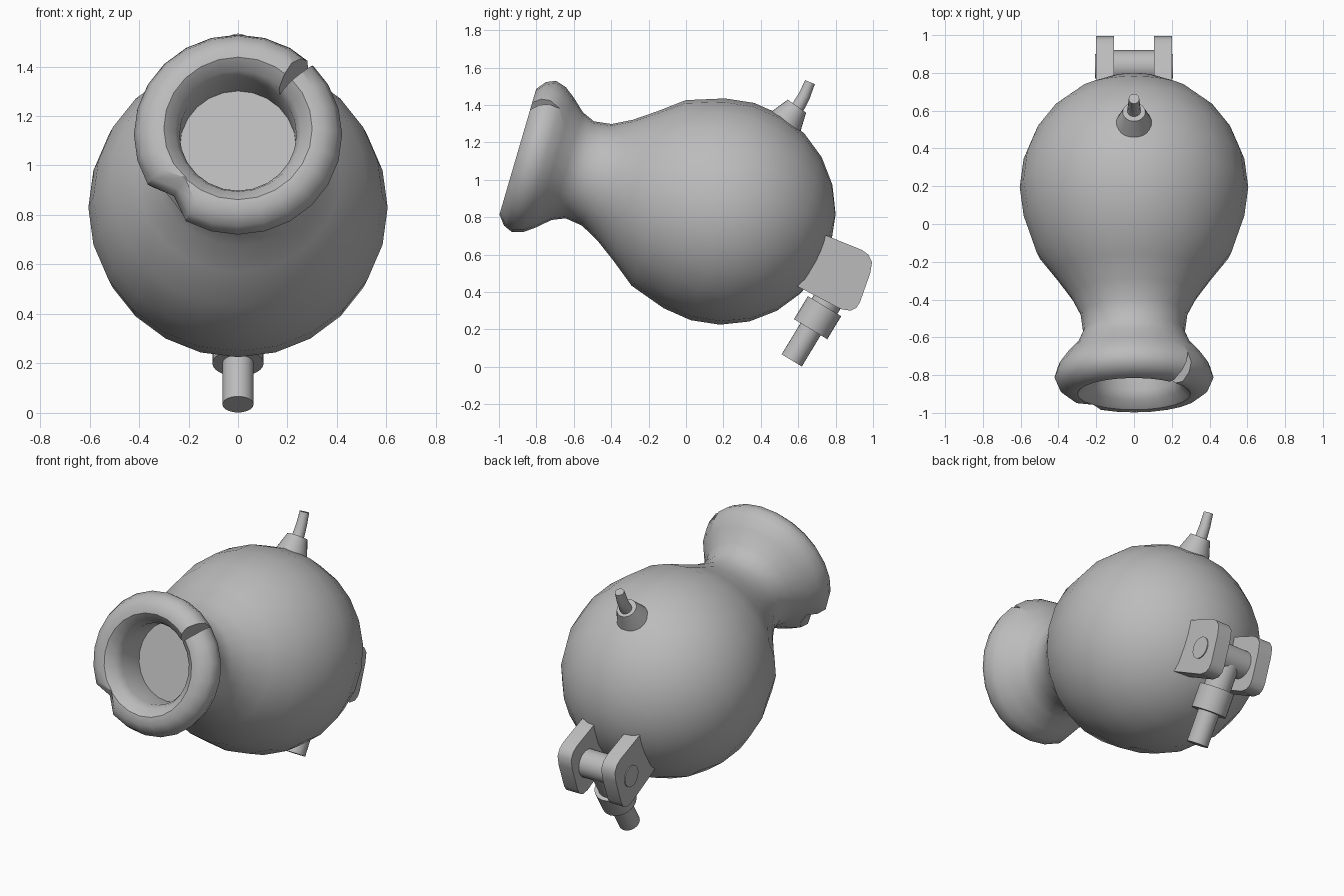
import bpy, bmesh, math
from mathutils import Matrix, Vector

if "Cube" in bpy.data.objects:
    bpy.data.objects.remove(bpy.data.objects["Cube"])

GREY = (0.5, 0.5, 0.5, 1)
mat = bpy.data.materials.new("plain_grey")
mat.use_nodes = True
mat.diffuse_color = GREY
mat.node_tree.nodes["Principled BSDF"].inputs["Base Color"].default_value = GREY


def finish(name, bm, angle=40):
    bmesh.ops.recalc_face_normals(bm, faces=bm.faces)
    mesh = bpy.data.meshes.new(name)
    bm.to_mesh(mesh)
    bm.free()
    obj = bpy.data.objects.new(name, mesh)
    bpy.context.collection.objects.link(obj)
    mesh.materials.append(mat)
    shade(obj, angle)
    return obj


def shade(obj, angle):
    bpy.ops.object.select_all(action="DESELECT")
    obj.select_set(True)
    bpy.context.view_layer.objects.active = obj
    bpy.ops.object.shade_smooth_by_angle(angle=math.radians(angle))


def lathe(profile, frame, segs=24):
    """Spin (radius, height) points round the local z axis of a frame."""
    bm = bmesh.new()
    pts = [bm.verts.new((0, r, t)) for r, t in profile]
    edges = [bm.edges.new(pair) for pair in zip(pts, pts[1:])]
    bmesh.ops.spin(bm, geom=pts + edges, axis=(0, 0, 1), cent=(0, 0, 0),
                   steps=segs, angle=math.tau)
    bmesh.ops.remove_doubles(bm, verts=bm.verts, dist=0.0005)
    bm.transform(frame)
    return bm


def aim(origin, direction):
    return Matrix.Translation(origin) @ direction.to_track_quat("Z", "Y").to_matrix().to_4x4()


def rod(name, frame, radius, z0, z1, radius2=None, segs=24):
    r2 = radius if radius2 is None else radius2
    return finish(name, lathe([(0, z0), (radius, z0), (r2, z1), (0, z1)], frame, segs))


# Flask body: sphere, neck, rolled lip and recessed mouth on one tilted axis
R = 0.605
centre = Vector((0, 0.195, 0.83))
body_frame = Matrix.Translation(centre) @ Matrix.Rotation(math.radians(73.7), 4, "X")
profile = [(R * math.sin(math.radians(a)), -R * math.cos(math.radians(a)))
           for a in range(0, 106, 15)]
profile += [(0.517, 0.355), (0.415, 0.487), (0.335, 0.6), (0.283, 0.7), (0.27, 0.795),
            (0.3, 0.865), (0.362, 0.934), (0.403, 0.99), (0.421, 1.05), (0.4, 1.1),
            (0.35, 1.14), (0.3, 1.14), (0.255, 1.1), (0.236, 1.05), (0.235, 0.875), (0, 0.875)]
bm = lathe(profile, Matrix.Identity(4))

# Worn dent in the lip
dent = Vector((-1, -1)).normalized()
for v in bm.verts:
    flat = v.co.to_2d()
    if v.co.z > 0.95 and flat.length > 0.32 and flat.normalized().dot(dent) > 0.99:
        v.co.xy = flat * (1 - 0.055 / flat.length)
bm.transform(body_frame)
body = finish("flask_body", bm)

# Wedge that cuts the crack in the lip
along = Vector((1, 1, 0)).normalized()
side = Vector((-1, 1, 0)).normalized()
up = Vector((0, 0, 1))
bm = bmesh.new()
for r, t, left, right in ((0.215, 1.06, 0.02, 0.005), (0.48, 0.96, 0.08, 0.03)):
    for s, h in ((0, t), (left, 1.2), (-right, 1.2)):
        bm.verts.new(along * r + side * s + up * h)
bmesh.ops.convex_hull(bm, input=bm.verts)
bm.transform(body_frame)
cutter = finish("crack_cutter", bm)
cutter.hide_render = True
cutter.hide_viewport = True
cut = body.modifiers.new("crack", "BOOLEAN")
cut.operation = "DIFFERENCE"
cut.solver = "EXACT"
cut.object = cutter
bpy.context.view_layer.objects.active = body
bpy.ops.object.modifier_apply(modifier=cut.name)
bpy.data.objects.remove(cutter)
shade(body, 40)

# Cone socket on top
rod("socket", aim(centre, Vector((0, 0.577, 0.817))), 0.104, 0.56, 0.69, 0.06)

# Curved tapering stem rising from the socket
path = [(0.575, 1.36, 0.037), (0.605, 1.4, 0.035), (0.633, 1.45, 0.032), (0.663, 1.522, 0.028)]
bm = bmesh.new()
rings = []
for i, (y, z, r) in enumerate(path):
    a, b = path[max(i - 1, 0)], path[min(i + 1, len(path) - 1)]
    frame = aim(Vector((0, y, z)), Vector((0, b[0] - a[0], b[1] - a[1])))
    rings.append(bmesh.ops.create_circle(bm, segments=16, radius=r, matrix=frame,
                                         cap_ends=i in (0, len(path) - 1))["verts"])
for low, high in zip(rings, rings[1:]):
    for k in range(16):
        n = (k + 1) % 16
        bm.faces.new((low[k], low[n], high[n], high[k]))
finish("stem", bm)

# Pair of rounded hinge plates
outline = [(0.70, 0.72), (0.755, 0.70), (0.94, 0.625), (0.975, 0.6), (0.995, 0.56),
           (0.985, 0.5), (0.93, 0.345), (0.91, 0.315), (0.88, 0.3), (0.83, 0.308),
           (0.615, 0.42), (0.56, 0.45)]
for label, sign in (("left", 1), ("right", -1)):
    bm = bmesh.new()
    face = bm.faces.new([bm.verts.new((sign * 0.105, y, z)) for y, z in outline])
    grown = bmesh.ops.extrude_face_region(bm, geom=[face])["geom"]
    bmesh.ops.translate(bm, vec=(sign * 0.095, 0, 0),
                        verts=[g for g in grown if isinstance(g, bmesh.types.BMVert)])
    finish(label + "_hinge_plate", bm)

# Hinge pin and sleeve
pivot = Vector((0, 0.835, 0.48))
pin_frame = aim(pivot, Vector((1, 0, 0)))
rod("hinge_pin", pin_frame, 0.066, -0.206, 0.206)
rod("hinge_sleeve", pin_frame, 0.085, -0.106, 0.106)

# Swinging rod with its collar
rod_frame = aim(pivot, Vector((0, -0.268, -0.443)))
rod("swing_rod", rod_frame, 0.063, 0, 0.521)
rod("rod_neck", rod_frame, 0.08, 0, 0.19)
rod("rod_collar", rod_frame, 0.104, 0.182, 0.326)
